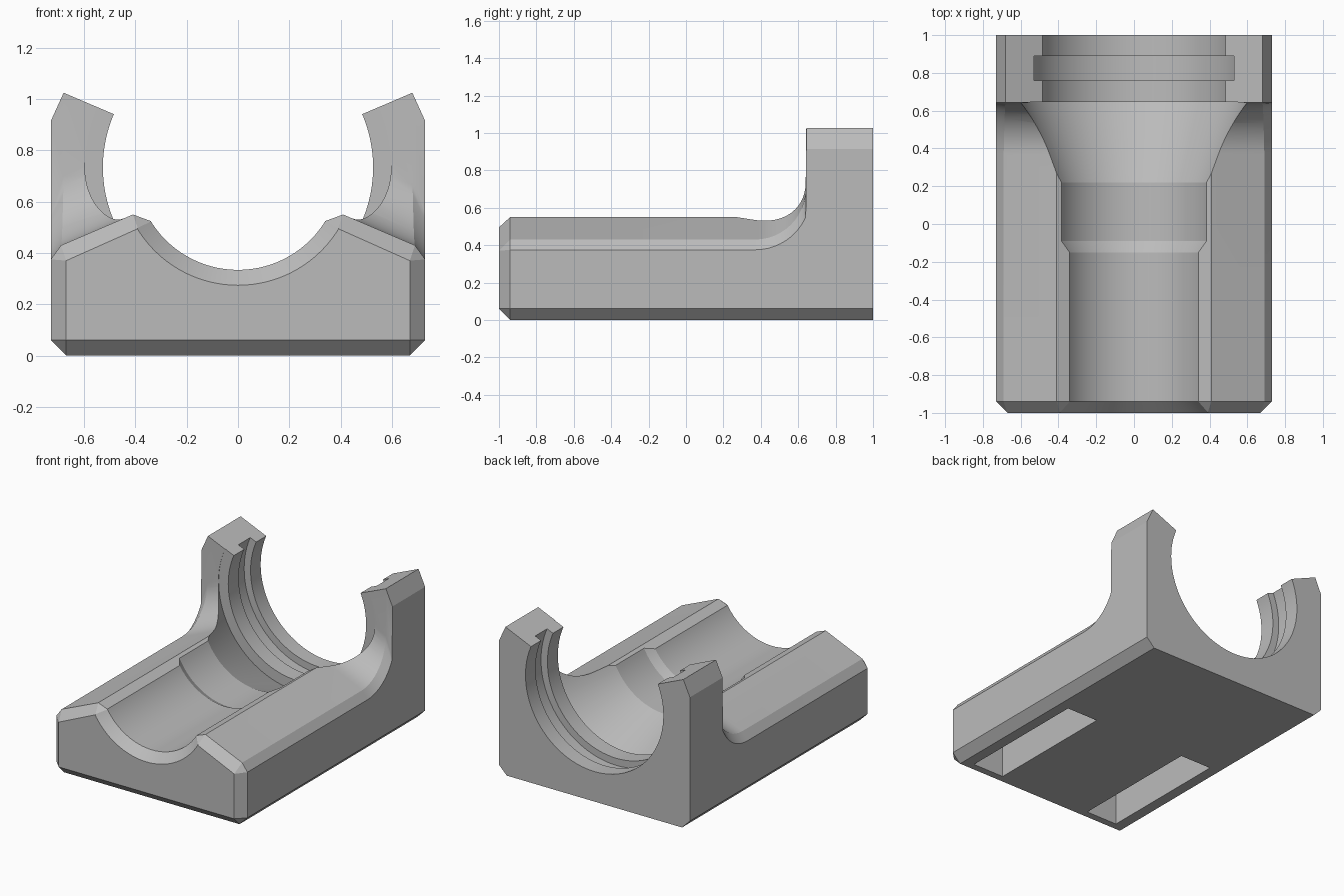
import bpy, bmesh, math

cube = bpy.data.objects.get("Cube")
if cube:
    bpy.data.objects.remove(cube)

HALF, BEVEL, AXIS_Z = 0.73, 0.06, 0.734

grey = bpy.data.materials.new("plain grey")
grey.use_nodes = True
colour = (0.5, 0.5, 0.5, 1)
grey.diffuse_color = colour
grey.node_tree.nodes["Principled BSDF"].inputs["Base Color"].default_value = colour


def make_object(name, bm):
    bmesh.ops.remove_doubles(bm, verts=bm.verts, dist=0.0005)
    bmesh.ops.recalc_face_normals(bm, faces=bm.faces)
    mesh = bpy.data.meshes.new(name)
    bm.to_mesh(mesh)
    bm.free()
    mesh.materials.append(grey)
    obj = bpy.data.objects.new(name, mesh)
    bpy.context.collection.objects.link(obj)
    return obj


def bridge(bm, a, b):
    n = len(a)
    for i in range(n):
        bm.faces.new((a[i], a[(i + 1) % n], b[(i + 1) % n], b[i]))


def add_ring(bm, y, half):
    """Mirrored cross-section; the last point of the half lies on x = 0."""
    pts = half + [(-x, z) for x, z in reversed(half[:-1])]
    return [bm.verts.new((x, y, z)) for x, z in pts]


def bed_section(rise=0.0, edge_rise=0.0, shoulder=0.69):
    return [(HALF - BEVEL, 0), (HALF, BEVEL), (HALF, 0.375 + edge_rise),
            (shoulder, 0.43 + rise), (0.41, 0.55 + rise), (0, 0.4 + rise)]


# Body: bevelled front, sloped bed, concave sweep up to the rear arms
inner = HALF - BEVEL
sections = [(-1, [(inner, BEVEL), (inner, BEVEL), (inner, 0.37),
                  (inner, 0.37), (0.39, 0.495), (0, 0.345)]),
            (-0.94, bed_section())]
R, R_EDGE, STEPS = 0.27, 0.296, 12
for i in range(STEPS + 1):
    t = math.pi / 2 * i / STEPS
    dy = R * math.sin(t)
    edge_rise = R_EDGE - math.sqrt(R_EDGE ** 2 - dy ** 2)
    sections.append((0.37 + dy, bed_section(R * (1 - math.cos(t)), edge_rise,
                                            0.69 - 0.01 * i / STEPS)))
slope = (1.025 - AXIS_Z) / 0.68
arms = [(inner, 0), (HALF, BEVEL), (HALF, 0.915), (0.68, 1.025),
        (0.41, AXIS_Z + 0.41 * slope), (0, AXIS_Z)]
sections += [(0.643, arms), (1, arms)]

bm = bmesh.new()
rings = [add_ring(bm, y, half) for y, half in sections]
for a, b in zip(rings, rings[1:]):
    bridge(bm, a, b)
bm.faces.new(rings[0])
bm.faces.new(rings[-1])
# Drop slivers where bevel corners meet
bmesh.ops.remove_doubles(bm, verts=bm.verts, dist=0.0005)
cradle = make_object("cradle_body", bm)

# Stepped bore: front bevel, narrow channel, funnel, rear seat with groove
bore = [(-1.05, 0.51), (-0.94, 0.4), (-0.15, 0.4), (-0.09, 0.43), (0.22, 0.43),
        (0.646, 0.6), (0.646, 0.527), (0.76, 0.527), (0.76, 0.576),
        (0.89, 0.576), (0.89, 0.527), (1.05, 0.527)]
SEGS = 96
bm = bmesh.new()
rings = []
for y, r in bore:
    rings.append([bm.verts.new((r * math.cos(2 * math.pi * k / SEGS), y,
                                AXIS_Z + r * math.sin(2 * math.pi * k / SEGS)))
                  for k in range(SEGS)])
for a, b in zip(rings, rings[1:]):
    bridge(bm, a, b)
bm.faces.new(rings[0])
bm.faces.new(rings[-1])
cutters = [make_object("bore_cutter", bm)]

# Two long pockets in the underside
for side, label in ((1, "left"), (-1, "right")):
    bm = bmesh.new()
    bmesh.ops.create_cube(bm, size=1)
    for v in bm.verts:
        v.co.x = side * 0.475 + v.co.x * 0.24
        v.co.y = -0.42 + v.co.y * 0.94
        v.co.z = 0.1 + v.co.z * 0.4
    cutters.append(make_object(label + "_pocket_cutter", bm))

bpy.ops.object.select_all(action='DESELECT')
cradle.select_set(True)
bpy.context.view_layer.objects.active = cradle
for cutter in cutters:
    cutter.hide_render = True
    mod = cradle.modifiers.new(cutter.name, 'BOOLEAN')
    mod.operation = 'DIFFERENCE'
    mod.solver = 'EXACT'
    mod.object = cutter
    bpy.ops.object.modifier_apply(modifier=mod.name)
for cutter in cutters:
    bpy.data.objects.remove(cutter)

bpy.ops.object.shade_smooth_by_angle(angle=math.radians(20))
